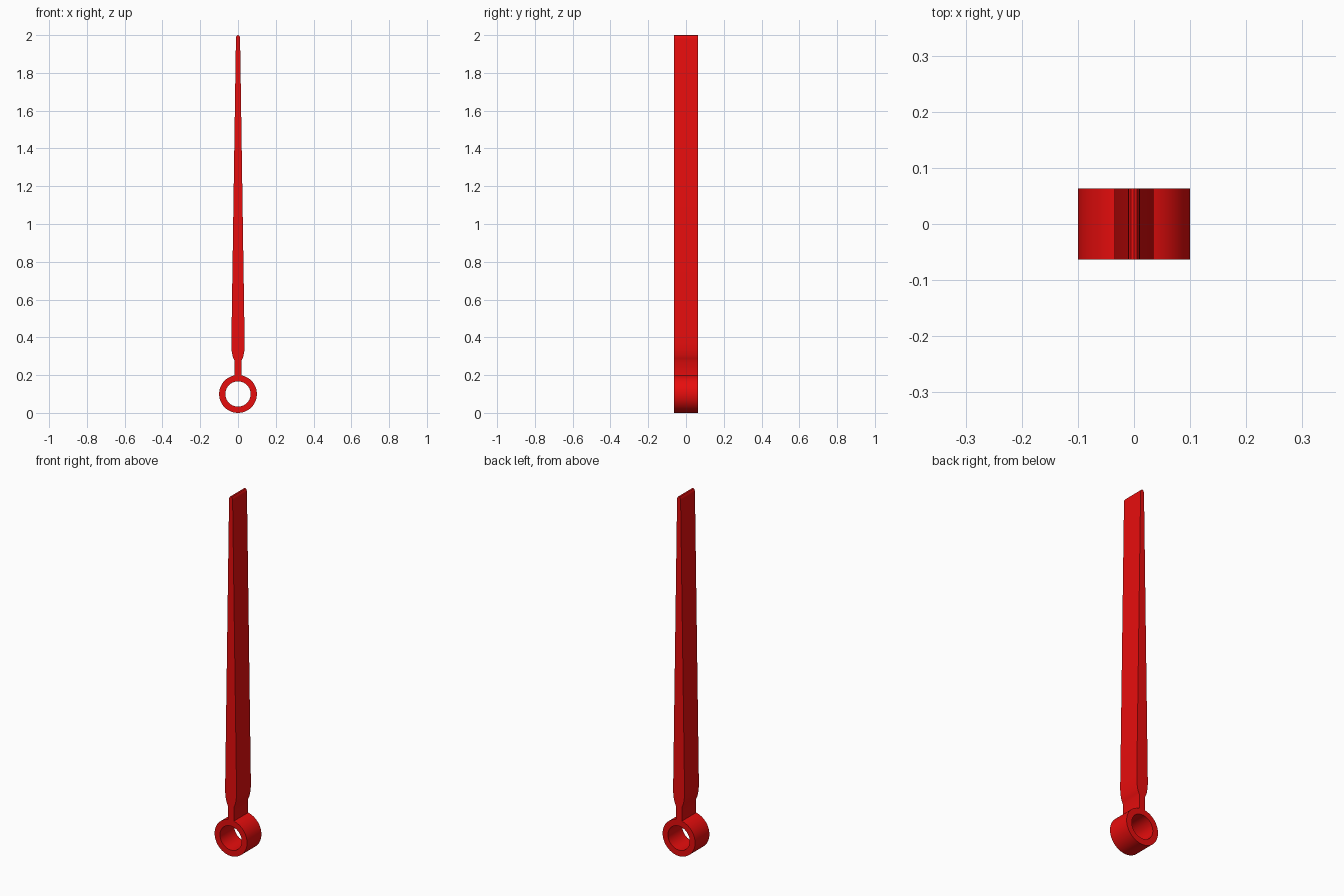
import bpy
from math import sin, cos, pi, asin, radians

if "Cube" in bpy.data.objects:
    bpy.data.objects.remove(bpy.data.objects["Cube"])

R_OUT, R_IN, RING_Z = 0.1, 0.067, 0.1
NECK = 0.018          # half width of the neck
HALF_DEPTH = 0.063


def arc(radius, start, sweep, steps):
    return [(radius * sin(start + sweep * i / steps),
             RING_Z + radius * cos(start + sweep * i / steps)) for i in range(steps + 1)]


def add_outline(curve, pts):
    spline = curve.splines.new('POLY')
    spline.points.add(len(pts) - 1)
    for p, (x, z) in zip(spline.points, pts):
        p.co = (x, z, 0, 1)
    spline.use_cyclic_u = True


# Right half of the tapered blade, from neck joint to rounded tip
blade = [(NECK, 0.275), (0.024, 0.287), (0.029, 0.303), (0.033, 0.325), (0.035, 0.35),
         (0.035, 0.38), (0.011, 1.98), (0.0095, 1.991), (0.0055, 1.998)]
left = [(-x, z) for x, z in blade]

# Outer outline runs around the ring, up the neck and round the blade
a = asin(NECK / R_OUT)
outer = arc(R_OUT, a, 2 * pi - 2 * a, 72) + left + [(0, 2.0)] + blade[::-1]

curve = bpy.data.curves.new("clock_hand", 'CURVE')
curve.dimensions = '2D'
curve.fill_mode = 'BOTH'
curve.extrude = HALF_DEPTH
add_outline(curve, outer)
add_outline(curve, arc(R_IN, 0, 2 * pi, 64)[:-1])   # ring hole

hand = bpy.data.objects.new("clock_hand", curve)
bpy.context.collection.objects.link(hand)
hand.rotation_euler.x = pi / 2

# Solid mesh with welded edges and smooth round sides
bpy.context.view_layer.objects.active = hand
hand.select_set(True)
bpy.ops.object.convert(target='MESH')
bpy.ops.object.transform_apply(location=False, rotation=True, scale=False)
bpy.ops.object.mode_set(mode='EDIT')
bpy.ops.mesh.select_all(action='SELECT')
bpy.ops.mesh.remove_doubles(threshold=0.0001)
bpy.ops.mesh.normals_make_consistent(inside=False)
bpy.ops.object.mode_set(mode='OBJECT')
bpy.ops.object.shade_smooth_by_angle(angle=radians(30))

red = bpy.data.materials.new("red")
red.diffuse_color = (0.8, 0.004, 0.004, 1)
red.use_nodes = True
red.node_tree.nodes["Principled BSDF"].inputs["Base Color"].default_value = red.diffuse_color
hand.data.materials.clear()
hand.data.materials.append(red)
